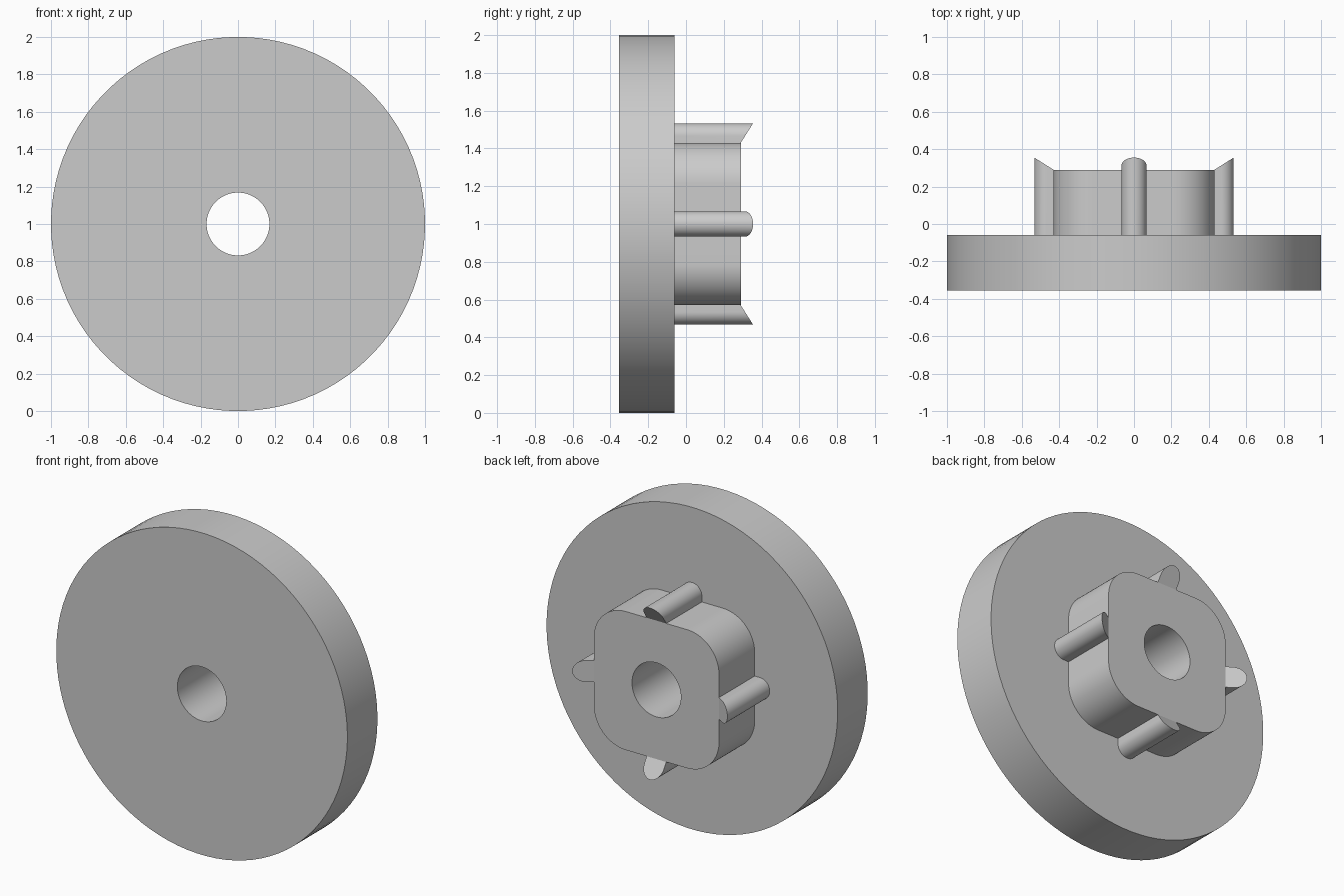
import bpy
import bmesh
from math import sin, cos, pi, radians
from mathutils import Matrix, Vector

cube = bpy.data.objects.get("Cube")
if cube:
    bpy.data.objects.remove(cube)

CENTRE_Z = 1.0
FRONT, BACK, HUB_END = -0.355, -0.06, 0.29
BORE, RIM = 0.168, 1.0
HUB_HALF, HUB_ROUND = 0.43, 0.22
TAB_HALF, TAB_TIP, TAB_END = 0.067, 0.533, 0.355
ARC = 24                     # points in each quarter

grey = bpy.data.materials.new("plain_grey")
grey.use_nodes = True
colour = (0.6, 0.6, 0.6, 1)
grey.diffuse_color = colour
grey.node_tree.nodes["Principled BSDF"].inputs["Base Color"].default_value = colour


def circle(radius, y):
    step = 2 * pi / (4 * ARC)
    return [Vector((radius * cos((i + 0.5) * step), y,
                    CENTRE_Z + radius * sin((i + 0.5) * step)))
            for i in range(4 * ARC)]


def rounded_square(half, corner, y):
    points = []
    for quarter in range(4):
        middle = radians(45 + 90 * quarter)
        reach = (half - corner) * 2 ** 0.5
        for j in range(ARC):
            a = pi / 2 * (quarter + j / (ARC - 1))
            points.append(Vector((reach * cos(middle) + corner * cos(a), y,
                                  CENTRE_Z + reach * sin(middle) + corner * sin(a))))
    return points


def finish(name, bm):
    bmesh.ops.recalc_face_normals(bm, faces=bm.faces)
    mesh = bpy.data.meshes.new(name)
    bm.to_mesh(mesh)
    bm.free()
    mesh.materials.append(grey)
    obj = bpy.data.objects.new(name, mesh)
    bpy.context.collection.objects.link(obj)
    bpy.ops.object.select_all(action='DESELECT')
    obj.select_set(True)
    bpy.context.view_layer.objects.active = obj
    bpy.ops.object.shade_smooth_by_angle(angle=radians(30))
    return obj


def skin(name, rings, closed):
    """Join neighbouring rings of equal point count with quads."""
    bm = bmesh.new()
    loops = [[bm.verts.new(p) for p in ring] for ring in rings]
    pairs = list(zip(loops, loops[1:]))
    if closed:
        pairs.append((loops[-1], loops[0]))
    for a, b in pairs:
        for i in range(len(a)):
            k = (i + 1) % len(a)
            bm.faces.new((a[i], a[k], b[k], b[i]))
    return finish(name, bm)


# Large disc with a central bore
skin("disc", [circle(BORE, FRONT), circle(RIM, FRONT),
              circle(RIM, BACK), circle(BORE, BACK)], True)

# Rounded square hub, open where it meets the disc
skin("hub", [circle(BORE, BACK), circle(BORE, HUB_END),
             rounded_square(HUB_HALF, HUB_ROUND, HUB_END),
             rounded_square(HUB_HALF, HUB_ROUND, BACK)], False)


# Round-nosed tabs with a sloping end that rises outwards
def tab(name, turn):
    slope = (TAB_END - HUB_END) / (TAB_TIP - HUB_HALF)
    nose = TAB_TIP - TAB_HALF
    outline = [(TAB_HALF, HUB_HALF - 0.01)]
    outline += [(TAB_HALF * cos(pi * i / ARC), nose + TAB_HALF * sin(pi * i / ARC))
                for i in range(ARC + 1)]
    outline.append((-TAB_HALF, HUB_HALF - 0.01))
    bm = bmesh.new()
    base = [bm.verts.new((x, BACK, r)) for x, r in outline]
    end = [bm.verts.new((x, HUB_END + slope * (r - HUB_HALF), r)) for x, r in outline]
    bm.faces.new(base)
    bm.faces.new(end)
    for i in range(len(base)):
        k = (i + 1) % len(base)
        bm.faces.new((base[i], base[k], end[k], end[i]))
    bm.transform(Matrix.Translation((0, 0, CENTRE_Z)) @ Matrix.Rotation(turn, 4, 'Y'))
    finish(name, bm)


for i, side in enumerate(("top", "left", "bottom", "right")):
    tab(side + "_tab", i * pi / 2)
